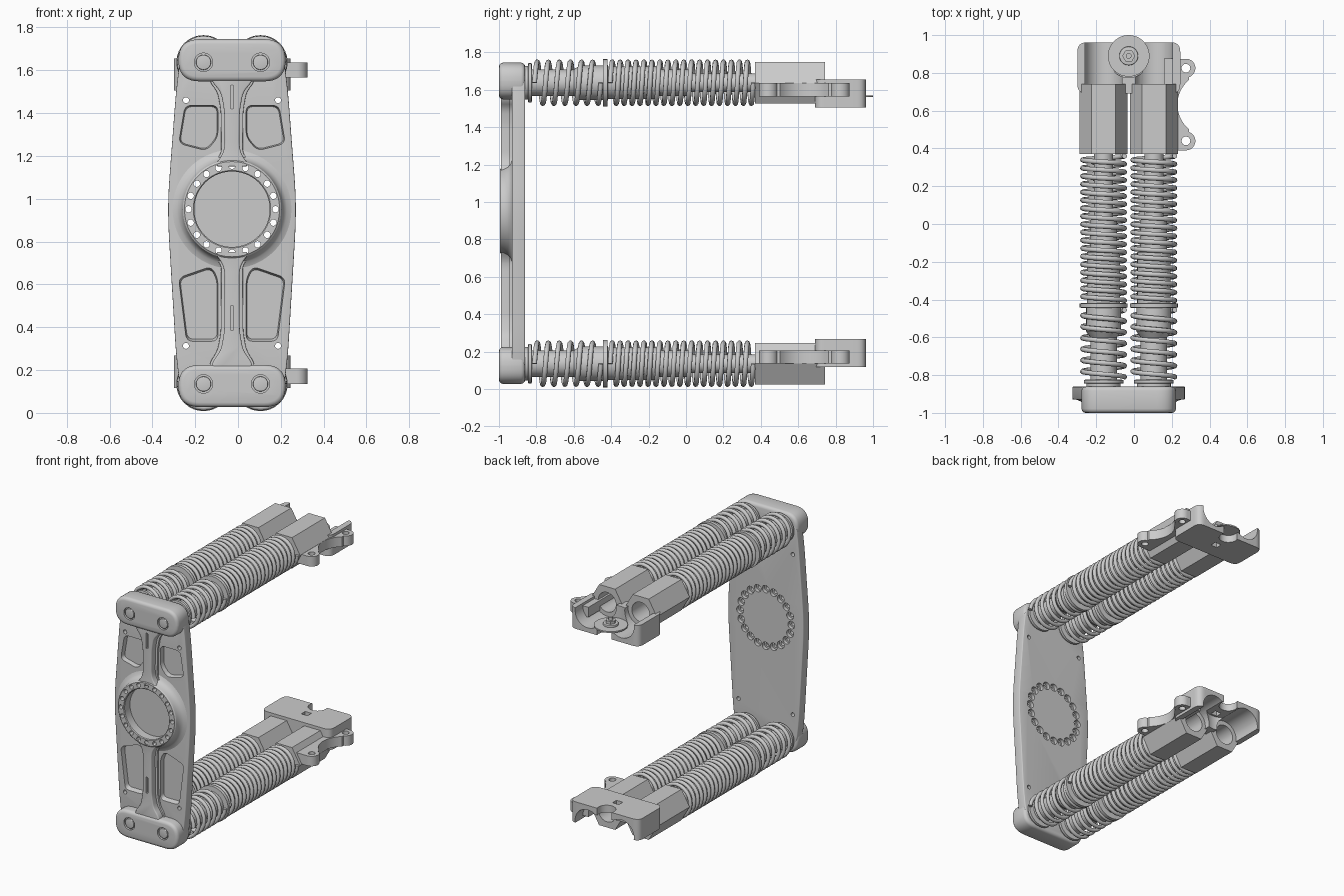
import bpy, bmesh
from math import sin, cos, pi, radians
from mathutils import Vector, Matrix

if "Cube" in bpy.data.objects:
    bpy.data.objects.remove(bpy.data.objects["Cube"])

CX = -0.028            # plate centre line
HUB_Z = 0.951          # hub height
MID_Z = 0.886          # mirror height between the two arms
ARM_X = (-0.161, 0.105)
TOP_Z, LOW_Z = 1.637, 0.135


def finish(name, bm):
    bmesh.ops.recalc_face_normals(bm, faces=bm.faces[:])
    me = bpy.data.meshes.new(name)
    bm.to_mesh(me)
    bm.free()
    ob = bpy.data.objects.new(name, me)
    bpy.context.collection.objects.link(ob)
    return ob


def apply(ob, kind, **props):
    m = ob.modifiers.new("m", kind)
    for k, v in props.items():
        setattr(m, k, v)
    bpy.context.view_layer.objects.active = ob
    bpy.ops.object.modifier_apply(modifier=m.name)


def arc(cx, cy, r, a0=0, a1=360, n=32):
    full = abs(a1 - a0) == 360
    d = n if full else n - 1
    return [(cx + r * cos(radians(a0 + (a1 - a0) * i / d)),
             cy + r * sin(radians(a0 + (a1 - a0) * i / d))) for i in range(n)]


def rounded(pts, r, n=6):
    out = []
    for i, p in enumerate(pts):
        p, a, b = Vector(p), Vector(pts[i - 1]), Vector(pts[(i + 1) % len(pts)])
        s = p + (a - p).normalized() * min(r, (a - p).length * .49)
        e = p + (b - p).normalized() * min(r, (b - p).length * .49)
        for k in range(n + 1):
            t = k / n
            out.append(tuple(s * (1 - t) ** 2 + p * 2 * t * (1 - t) + e * t * t))
    return out


def prism(name, loops, axis, a, b, bevel=0, taper=1):
    """Extrude one or more outlines along y or z; taper scales the end at a."""
    if not isinstance(loops[0], list):
        loops = [loops]
    bm = bmesh.new()
    for pts in loops:
        c = sum((Vector(p) for p in pts), Vector((0, 0))) / len(pts)
        rings = []
        for h, s in ((a, taper), (b, 1)):
            q = [c + (Vector(p) - c) * s for p in pts]
            rings.append([bm.verts.new((p.x, h, p.y) if axis == 'y' else (p.x, p.y, h)) for p in q])
        for r in rings:
            bm.faces.new(r)
        for i in range(len(pts)):
            bm.faces.new((rings[0][i - 1], rings[0][i], rings[1][i], rings[1][i - 1]))
    ob = finish(name, bm)
    if bevel:
        apply(ob, 'BEVEL', width=bevel, segments=3, limit_method='ANGLE', angle_limit=radians(45))
    return ob


def lathe(name, prof, x, z, n=48):
    """Closed (radius, y) profile turned round a y axis."""
    bm = bmesh.new()
    rings = [[bm.verts.new((x + r * cos(2 * pi * i / n), y, z + r * sin(2 * pi * i / n)))
              for r, y in prof] for i in range(n)]
    for i in range(n):
        for j in range(len(prof)):
            bm.faces.new((rings[i - 1][j - 1], rings[i - 1][j], rings[i][j], rings[i][j - 1]))
    return finish(name, bm)


def cut(ob, *cutters):
    for c in cutters:
        c.hide_render = True
        apply(ob, 'BOOLEAN', operation='DIFFERENCE', solver='EXACT', object=c)
        bpy.data.objects.remove(c)


def mirror_down(ob):
    new = ob.copy()
    new.data = ob.data.copy()
    new.name = "lower_" + ob.name.replace("upper_", "")
    new.data.transform(Matrix.Translation((0, 0, 2 * MID_Z)) @ Matrix.Diagonal((1, 1, -1, 1)))
    new.data.flip_normals()
    bpy.context.collection.objects.link(new)


def both(pts):     # half outline (offset from centre, z) to a full one
    return [(CX + u, v) for u, v in pts] + [(CX - u, v) for u, v in reversed(pts)]


def bolt_loops(r, n=16):
    return [arc(CX + .203 * cos(i * pi / 10), HUB_Z + .203 * sin(i * pi / 10), r, n=n) for i in range(20)]


# Face plate with pockets, bolt circle and corner holes
plate = prism("face_plate", rounded(both([(.235, .07), (.26, .25), (.298, .88), (.298, 1.02),
                                          (.26, 1.52), (.235, 1.71)]), .09), 'y', -.93, -.86, bevel=.006)
upper = [(-.215, 1.43), (-.07, 1.43), (-.07, 1.29), (-.12, 1.23), (-.243, 1.262)]
lower = [(-.243, .625), (-.098, .675), (-.07, .62), (-.07, .345), (-.208, .345)]
pockets = [rounded([(CX + s * u, v) for u, v in p], .03) for p in (upper, lower) for s in (1, -1)]
corners = [arc(CX + u, v, .014, n=16) for u in (-.215, .215) for v in (.313, 1.46)]
cut(plate, prism("pocket_cutter", pockets, 'y', -.96, -.898, taper=1.12),
    prism("hole_cutter", bolt_loops(.015) + corners, 'y', -1.1, -.8),
    prism("counterbore_cutter", bolt_loops(.027), 'y', -.885, -.8))

# Centre hub ring
hub = lathe("hub_ring", [(.176, -.915), (.176, -.99), (.181, -.995), (.222, -.995), (.23, -.988), (.234, -.972),
                         (.242, -.952), (.256, -.938), (.28, -.929), (.28, -.915)], CX, HUB_Z, 80)
cut(hub, prism("hole_cutter", bolt_loops(.015), 'y', -1.1, -.8))

# Central ribs, flaring into the caps and the hub
for name, z0, z1, z2, z3, z4 in (("upper_rib", 1.60, 1.545, 1.50, 1.41, 1.15),
                                 ("lower_rib", .17, .235, .29, .38, .752)):
    d = .06 if z4 < z0 else -.06
    inner = (.045, z4 + d * .9)
    rib = prism(name, rounded(both([(.10, z0), (.095, z1), (.052, z2), (.036, z3), (.034, z4 + d * 1.6),
                                    inner, (.085, z4)]), .03, 4), 'y', -.99, -.9, bevel=.012)
    g0, g1 = (1.42, 1.53) if z4 < z0 else (.385, .50)
    cut(rib, prism("groove_cutter", rounded(both([(.007, g0), (.007, g1)]), .005, 3), 'y', -1.05, -.972))
    # cut back the rib where it meets the hub recess
    cut(rib, prism("recess_cutter", arc(CX, HUB_Z, .2, n=48), 'y', -1.1, -.8))
    prism(name + "_foot", rounded(both([(.11, z0), (.105, z1), (.068, z2), (.052, z3), (.05, z4 + d),
                                        (.08, z4 + d * .5)]), .03, 4), 'y', -.945, -.91, bevel=.01)

# End cap with pin seats
cap = prism("upper_end_cap", rounded([(CX - .25, 1.548), (CX + .25, 1.548), (CX + .25, 1.745), (CX - .25, 1.745)], .1, 9),
            'y', -1, -.86, bevel=.022)
cut(cap, prism("seat_cutter", [arc(x, TOP_Z, .043) for x in ARM_X], 'y', -1.1, -.985))
pins = prism("upper_end_cap_pins", [arc(x, TOP_Z, .035) for x in ARM_X], 'y', -.998, -.93, bevel=.004)

# Hexagonal receivers with open bores
recv = []
for side, x in zip(("left", "right"), ARM_X):
    h = prism("upper_hex_receiver_" + side, arc(x, TOP_Z, .127, n=6), 'y', .37, .742)
    cut(h, prism("bore_cutter", arc(x, TOP_Z, .07), 'y', .45, .9))
    recv.append(h)

# Mounting saddle with two channels, notch and square hole
saddle = prism("upper_saddle", rounded([(-.30, .69), (.245, .69), (.245, .962), (-.30, .962)], .05), 'z', 1.505, 1.655)
cut(saddle, prism("channel_cutter_a", arc(ARM_X[0], TOP_Z, .1), 'y', .6, 1.1),
    prism("channel_cutter_b", arc(ARM_X[1], TOP_Z, .1), 'y', .6, 1.1),
    prism("washer_cutter", arc(CX, .89, .115), 'z', 1.557, 1.8),
    prism("notch_cutter", arc(CX, .94, .062), 'z', 1.4, 1.8),
    prism("square_cutter", [(CX - .025, .79), (CX + .025, .79), (CX + .025, .835), (CX - .025, .835)], 'z', 1.4, 1.8))

# Side clip with two eyelets
clip = prism("upper_side_clip", [(.16, .39)] + arc(.275, .44, .05, -95, 70, 16) + arc(.4, .632, .17, 230, 130, 16)
             + arc(.275, .825, .05, -70, 95, 16) + [(.16, .875)], 'z', 1.565, 1.636)
cut(clip, prism("eyelet_cutter", [arc(.275, y, .023, n=20) for y in (.44, .825)], 'z', 1.4, 1.8))

for ob in [cap, pins, saddle, clip] + recv:
    mirror_down(ob)

# Washer and bolt on the upper saddle only
prism("washer", arc(CX, .89, .11, n=48), 'z', 1.56, 1.57)
prism("bolt_collar", arc(CX, .89, .05), 'z', 1.565, 1.585, bevel=.004)
prism("bolt_head", arc(CX, .89, .034, n=6), 'z', 1.58, 1.605)
prism("bolt_tip", arc(CX, .89, .015, n=16), 'z', 1.6, 1.625)


def spring(name, x, z, y0, y1, turns):
    cu = bpy.data.curves.new(name, 'CURVE')
    cu.dimensions = '3D'
    cu.bevel_depth, cu.bevel_resolution, cu.use_fill_caps = .0135, 2, True
    n = turns * 24
    sp = cu.splines.new('POLY')
    sp.points.add(n)
    for i, p in enumerate(sp.points):
        a = i * 2 * pi / 24
        p.co = (x + .111 * cos(a), y0 + (y1 - y0) * i / n, z + .111 * sin(a), 1)
    sp.use_smooth = True
    bpy.context.collection.objects.link(bpy.data.objects.new(name, cu))


# Four dampers: stepped body, collar and a pair of springs each
body = [(.09, -.87), (.09, -.845), (.105, -.843), (.105, -.825), (.07, -.823), (.07, -.60), (.092, -.57),
        (.092, -.445), (.127, -.443), (.127, -.42), (.088, -.418), (.088, -.15), (.07, -.14), (.07, .02),
        (.05, .03), (.05, .40)]
for lvl, z in (("upper", TOP_Z), ("lower", LOW_Z)):
    for side, x in zip(("left", "right"), ARM_X):
        tag = lvl + "_" + side
        lathe("damper_" + tag, [(.002, -.87)] + body + [(.002, .40)], x, z, 32)
        spring("front_spring_" + tag, x, z, -.81, -.455, 6)
        spring("rear_spring_" + tag, x, z, -.405, .36, 18)

# Smooth shading with sharp edges kept
bpy.ops.object.select_all(action='DESELECT')
for ob in bpy.context.scene.objects:
    if ob.type == 'MESH':
        ob.select_set(True)
        bpy.context.view_layer.objects.active = ob
bpy.ops.object.shade_smooth_by_angle(angle=radians(32))
